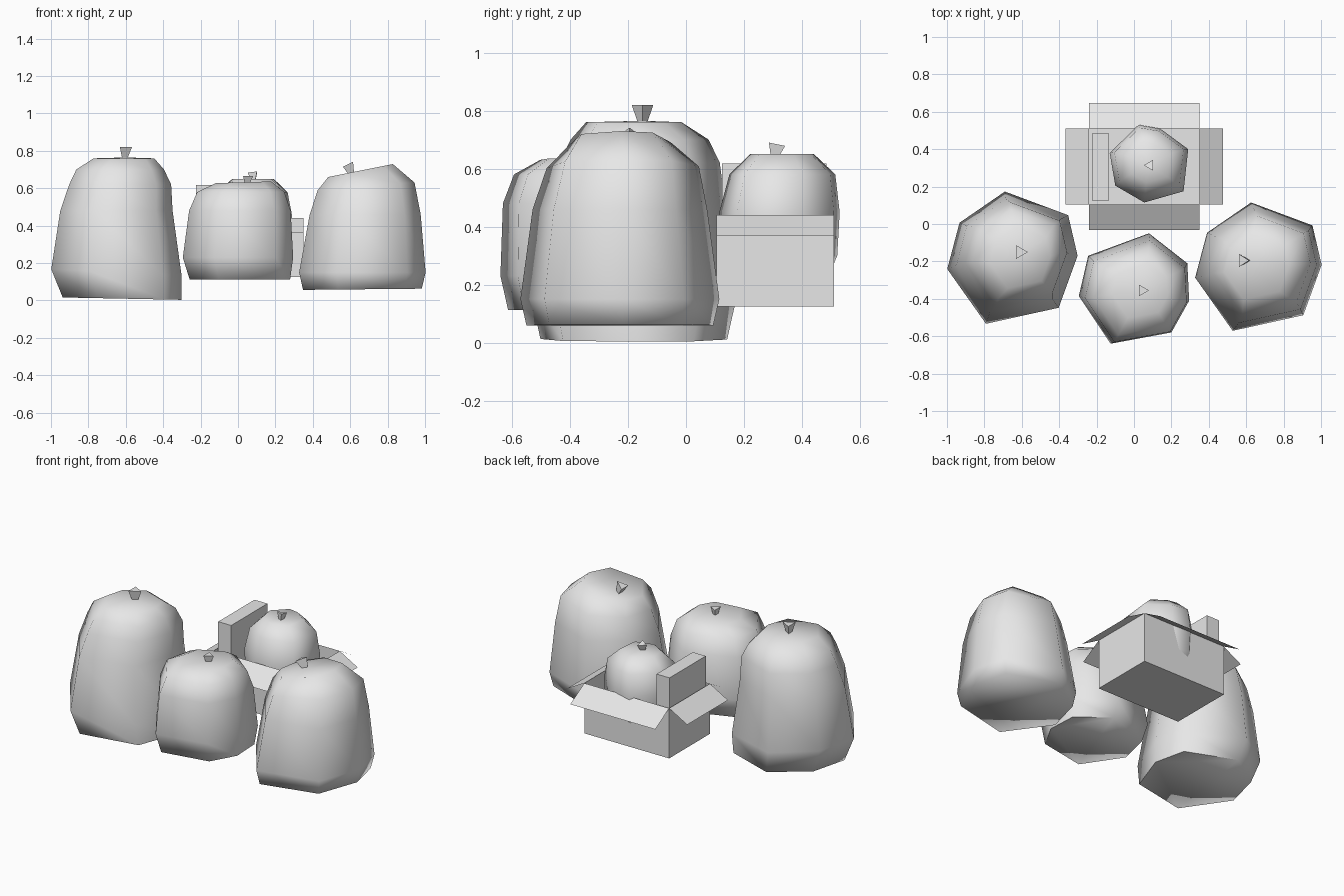
import bpy
import bmesh
import math
from mathutils import Vector, Matrix

cube = bpy.data.objects.get("Cube")
if cube:
    bpy.data.objects.remove(cube, do_unlink=True)

grey = bpy.data.materials.new("plain_grey")
grey.use_nodes = True
grey.diffuse_color = (0.8, 0.8, 0.8, 1)
grey.node_tree.nodes["Principled BSDF"].inputs["Base Color"].default_value = grey.diffuse_color


def finish(bm, name, smooth=False, fix_normals=True):
    if fix_normals:
        bmesh.ops.recalc_face_normals(bm, faces=bm.faces)
    mesh = bpy.data.meshes.new(name)
    bm.to_mesh(mesh)
    bm.free()
    mesh.materials.append(grey)
    ob = bpy.data.objects.new(name, mesh)
    bpy.context.collection.objects.link(ob)
    if smooth:
        bpy.ops.object.select_all(action="DESELECT")
        ob.select_set(True)
        bpy.context.view_layer.objects.active = ob
        bpy.ops.object.shade_smooth_by_angle(angle=math.radians(80))
    return ob


def bag(name, center, outline, rings, peak):
    """Loft a seven-sided outline; each ring is (z, scale, dx, dy, slope along x)."""
    bm = bmesh.new()
    loops = []
    for z, s, dx, dy, slope in rings:
        loops.append([bm.verts.new((center[0] + dx + x * s, center[1] + dy + y * s,
                                    z + slope * x * s)) for x, y in outline])
    n = len(outline)
    for low, high in zip(loops, loops[1:]):
        for i in range(n):
            j = (i + 1) % n
            bm.faces.new((low[i], low[j], high[j], high[i]))
    bm.faces.new(loops[0][::-1])
    tip = bm.verts.new(peak)
    for i in range(n):
        bm.faces.new((loops[-1][i], loops[-1][(i + 1) % n], tip))
    finish(bm, name, smooth=True)


def tie(name, base, size, height, turn=0, lean=(0, 0)):
    """Flared three-sided knot standing on top of a bag."""
    bm = bmesh.new()
    bmesh.ops.create_cone(bm, cap_ends=True, segments=3, radius1=size * 0.45,
                          radius2=size, depth=height,
                          matrix=Matrix.Translation((0, 0, height / 2)))
    # point one corner of the triangle along +x before turning
    corner = max(bm.verts, key=lambda v: v.co.z).co
    angle = math.atan2(corner.y, corner.x)
    bm.transform(Matrix.Translation(base) @ Matrix.Rotation(lean[0], 4, "X")
                 @ Matrix.Rotation(lean[1], 4, "Y") @ Matrix.Rotation(turn - angle, 4, "Z"))
    finish(bm, name)


# Bags
large = [(-0.04, 0.35), (0.295, 0.225), (0.345, 0.01), (0.245, -0.265),
         (-0.14, -0.35), (-0.345, -0.06), (-0.28, 0.185)]
medium = [(0.08, 0.295), (0.285, 0.135), (0.295, -0.065), (0.2, -0.235),
          (-0.125, -0.295), (-0.295, -0.04), (-0.245, 0.175)]
small = [(-0.055, 0.21), (0.06, 0.19), (0.21, 0.08), (0.185, -0.145),
         (-0.025, -0.205), (-0.18, -0.115), (-0.21, 0.06)]

bag("tall_bag_right", (-0.65, -0.18), large,
    [(0.01, 0.92, 0.03, 0, -0.02), (0.15, 1.01, 0, 0, -0.05), (0.48, 0.87, 0, 0.01, 0),
     (0.62, 0.79, 0.02, 0.02, 0), (0.7, 0.68, 0.02, 0.02, 0), (0.76, 0.47, 0.04, 0, 0)],
    (-0.6, -0.15, 0.765))
tie("tall_bag_right_tie", (-0.61, -0.15, 0.76), 0.043, 0.06)

bag("tall_bag_left", (0.665, -0.228), large,
    [(0.06, 0.92, 0, 0, 0.01), (0.15, 0.98, 0, 0, 0), (0.46, 0.86, 0.015, 0, 0),
     (0.61, 0.75, 0.02, 0.01, 0.08), (0.695, 0.5, -0.01, 0, 0.2)],
    (0.6, -0.195, 0.675))
tie("tall_bag_left_tie", (0.605, -0.195, 0.67), 0.04, 0.06, lean=(0, -0.45))

bag("front_bag", (0, -0.345), medium,
    [(0.112, 0.91, 0.01, 0, 0), (0.23, 1, 0, 0, 0), (0.48, 0.92, 0.01, -0.015, 0),
     (0.58, 0.79, 0.015, -0.015, 0), (0.632, 0.5, 0.03, -0.01, 0.03)],
    (0.05, -0.355, 0.625))
tie("front_bag_tie", (0.045, -0.355, 0.62), 0.035, 0.045)

bag("bag_in_box", (0.08, 0.32), small,
    [(0.24, 0.84, 0, 0, 0), (0.3, 0.96, 0, 0, 0), (0.45, 1, 0, 0, 0),
     (0.58, 0.88, 0, 0.01, 0), (0.65, 0.53, 0, 0.01, 0)],
    (0.08, 0.31, 0.645))
tie("bag_in_box_tie", (0.085, 0.305, 0.64), 0.033, 0.045, turn=math.pi, lean=(-0.2, 0))

# Open carton: floor, walls and drooping flaps, all thin sheets
x0, x1, y0, y1, floor, rim = -0.24, 0.35, 0.105, 0.51, 0.125, 0.44
corners = [(x0, y0), (x1, y0), (x1, y1), (x0, y1)]
bm = bmesh.new()
low = [bm.verts.new((x, y, floor)) for x, y in corners]
high = [bm.verts.new((x, y, rim)) for x, y in corners]
bm.faces.new(low[::-1])
for i in range(4):
    j = (i + 1) % 4
    bm.faces.new((low[i], low[j], high[j], high[i]))
finish(bm, "carton", fix_normals=False)

sides = ["front", "left", "back", "right"]
for i, side in enumerate(sides):
    a, b = Vector((*corners[i], rim)), Vector((*corners[(i + 1) % 4], rim))
    out = (b - a).normalized().cross(Vector((0, 0, 1)))
    reach, drop = (0.138, 0.08) if i % 2 == 0 else (0.125, 0.07)
    step = out * reach - Vector((0, 0, drop))
    bm = bmesh.new()
    bm.faces.new([bm.verts.new(p) for p in (a, a + step, b + step, b)])
    finish(bm, side + "_flap", fix_normals=False)

# Slim packet standing inside the carton
bm = bmesh.new()
bmesh.ops.create_cube(bm, size=1, matrix=Matrix.Translation((-0.18, 0.305, 0.375))
                      @ Matrix.Diagonal((0.09, 0.36, 0.485, 1)))
finish(bm, "slim_packet")
